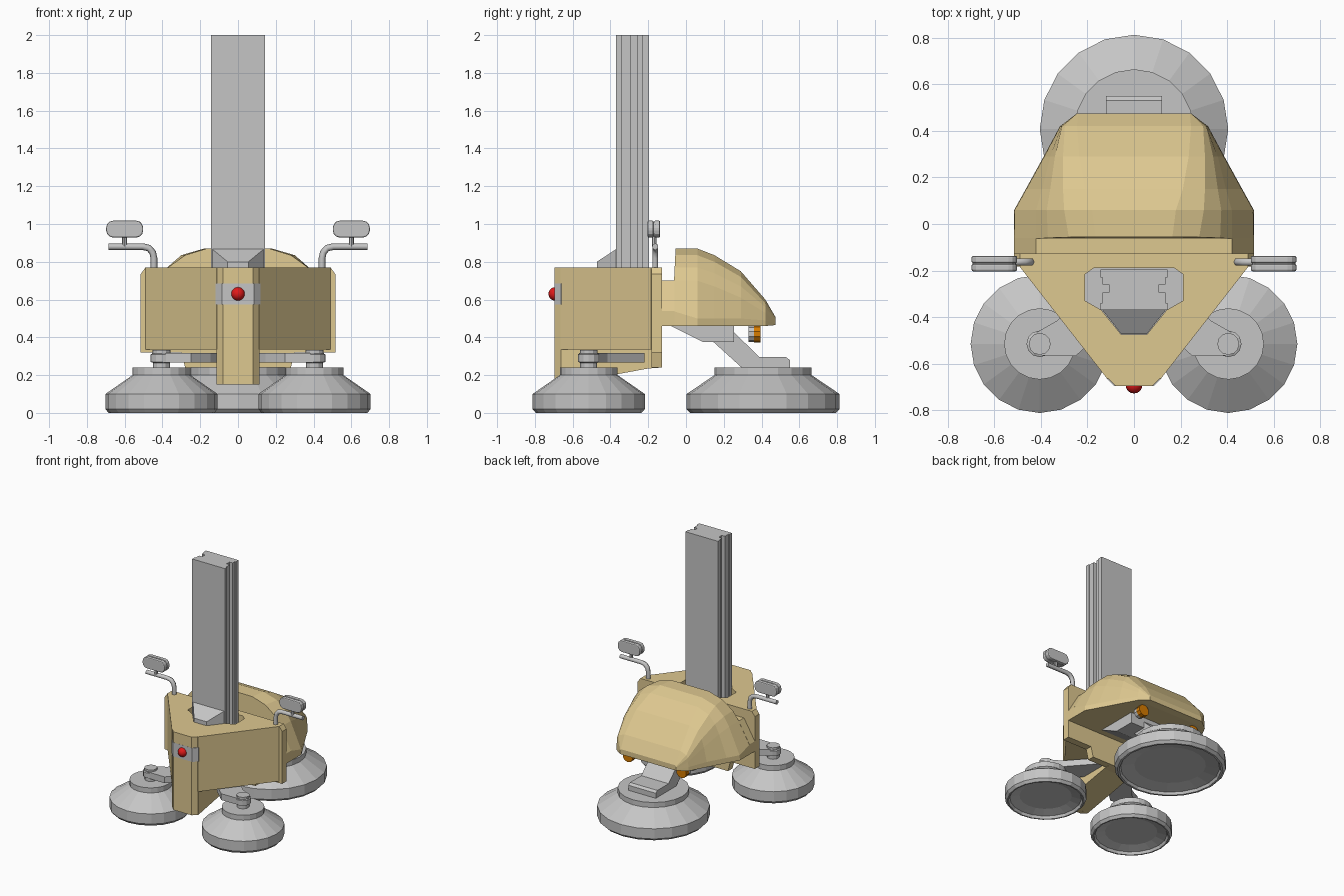
import bpy, bmesh, math
from mathutils import Vector

if "Cube" in bpy.data.objects:
    bpy.data.objects.remove(bpy.data.objects["Cube"])


def mat(name, rgb):
    m = bpy.data.materials.new(name)
    m.diffuse_color = (*rgb, 1)
    m.use_nodes = True
    m.node_tree.nodes["Principled BSDF"].inputs["Base Color"].default_value = m.diffuse_color
    return m


TAN = mat("tan paint", (0.73, 0.58, 0.28))
GREY = mat("grey metal", (0.56, 0.56, 0.56))
RED = mat("red lamp", (0.75, 0.01, 0.01))
ORANGE = mat("orange lamp", (0.68, 0.2, 0.0))


def make(name, bm, material):
    bmesh.ops.recalc_face_normals(bm, faces=bm.faces[:])
    me = bpy.data.meshes.new(name)
    bm.to_mesh(me)
    bm.free()
    ob = bpy.data.objects.new(name, me)
    bpy.context.collection.objects.link(ob)
    me.materials.append(material)
    return ob


def prism(name, pts, axis, a, b, material):
    """Extrude a 2D outline along an axis (remaining axes stay in x,y,z order)."""
    bm = bmesh.new()
    rings = []
    for t in (a, b):
        ring = []
        for p in pts:
            c = list(p)
            c.insert("xyz".index(axis), t)
            ring.append(bm.verts.new(c))
        rings.append(ring)
        bm.faces.new(ring)
    n = len(pts)
    for i in range(n):
        j = (i + 1) % n
        bm.faces.new((rings[0][i], rings[0][j], rings[1][j], rings[1][i]))
    return make(name, bm, material)


def sym(half):
    """Complete a right-hand half outline by mirroring x."""
    return half + [(-x, v) for x, v in reversed(half)]


def lathe(name, prof, n, loc, material):
    bm = bmesh.new()
    rings = []
    for r, z in prof:
        rings.append([bm.verts.new((loc[0] + r * math.sin(2 * math.pi * i / n),
                                    loc[1] + r * math.cos(2 * math.pi * i / n),
                                    loc[2] + z)) for i in range(n)])
    for A, B in zip(rings, rings[1:]):
        for i in range(n):
            j = (i + 1) % n
            bm.faces.new((A[i], A[j], B[j], B[i]))
    bm.faces.new(rings[0])
    bm.faces.new(rings[-1])
    return make(name, bm, material)


def cylinder(name, r, a, b, n, material):
    """Closed cylinder between two points."""
    a, b = Vector(a), Vector(b)
    d = b - a
    bm = bmesh.new()
    bmesh.ops.create_cone(bm, cap_ends=True, segments=n, radius1=r, radius2=r, depth=d.length)
    bm.transform(d.to_track_quat('Z', 'Y').to_matrix().to_4x4())
    bmesh.ops.translate(bm, verts=bm.verts[:], vec=(a + b) / 2)
    return make(name, bm, material)


# front hull, with a recess around the mast
hull = prism("front_hull", sym([(0.115, -0.665), (0.49, -0.185), (0.49, -0.13)]),
             'z', 0.335, 0.77, TAN)
well = sym([(0.055, -0.475), (0.14, -0.37), (0.21, -0.33), (0.21, -0.215), (0.17, -0.188)])
cutter = prism("well_cutter", well, 'z', 0.70, 0.9, TAN)
mod = hull.modifiers.new("well", 'BOOLEAN')
mod.operation = 'DIFFERENCE'
mod.object = cutter
bpy.context.view_layer.objects.active = hull
bpy.ops.object.modifier_apply(modifier="well")
bpy.data.objects.remove(cutter)
prism("mast_well_floor", well, 'z', 0.695, 0.705, GREY)

# rear plate of the hull, nose column, sloping keel, neck to the hood
prism("hull_rear_plate", sym([(0.28, 0.24), (0.30, 0.32), (0.515, 0.32), (0.515, 0.735), (0.49, 0.77)]),
      'y', -0.183, -0.127, TAN)
prism("nose_column", sym([(0.08, -0.695), (0.115, -0.66)]), 'z', 0.15, 0.77, TAN)
prism("keel", [(-0.662, 0.15), (-0.2, 0.235), (-0.13, 0.24), (-0.13, 0.4), (-0.662, 0.4)],
      'x', -0.115, 0.115, TAN)
prism("hood_neck", sym([(0.515, 0.46), (0.515, 0.54), (0.42, 0.70)]), 'y', -0.128, -0.06, TAN)

# rear hood, lofted through cross sections; its front face leans back slightly
sections = [
    (-0.075, [(0.515, .46), (0.515, .54), (0.42, .70), (0.37, .77), (0.28, .835), (0.165, .87)]),
    (0.06, [(0.515, .46), (0.512, .50), (0.42, .70), (0.375, .77), (0.30, .835), (0.18, .87)]),
    (0.15, [(0.465, .46), (0.462, .50), (0.395, .67), (0.36, .74), (0.305, .80), (0.21, .835)]),
    (0.29, [(0.388, .46), (0.385, .50), (0.36, .61), (0.34, .67), (0.305, .72), (0.235, .75)]),
    (0.42, [(0.318, .46), (0.316, .49), (0.312, .53), (0.31, .56), (0.297, .58), (0.245, .60)]),
    (0.475, [(0.245, .465), (0.245, .472), (0.245, .48), (0.245, .49), (0.245, .497), (0.24, .505)]),
]
bm = bmesh.new()
rings = [[bm.verts.new((x, y + (0.02 * (z - .46) / .41 if y < 0 else 0), z)) for x, z in sym(half)]
         for y, half in sections]
for A, B in zip(rings, rings[1:]):
    for i in range(len(A)):
        j = (i + 1) % len(A)
        bm.faces.new((A[i], A[j], B[j], B[i]))
bm.faces.new(rings[0])
bm.faces.new(rings[-1])
make("rear_hood", bm, TAN)

# mast with slotted sides, and the wedge at its foot
prism("mast", sym([(.143, -.37), (.143, -.34), (.135, -.34), (.135, -.295), (.107, -.295), (.107, -.26),
                   (.135, -.26), (.135, -.23), (.143, -.23), (.143, -.196)]), 'z', 0.69, 2.0, GREY)
bm = bmesh.new()
low = [bm.verts.new((x, y, 0.70)) for x, y in sym([(0.055, -0.472), (0.14, -0.365)])]
top = [bm.verts.new((x, y, z)) for x, y, z in
       [(0.055, -0.472, 0.80), (0.14, -0.365, 0.87), (-0.14, -0.365, 0.87), (-0.055, -0.472, 0.80)]]
bm.faces.new(low)
bm.faces.new(top)
for i in range(4):
    j = (i + 1) % 4
    bm.faces.new((low[i], low[j], top[j], top[i]))
make("mast_wedge", bm, GREY)

# nose lamp
prism("nose_lamp_housing", sym([(0.062, -0.696), (0.085, -0.696), (0.119, -0.662), (0.119, -0.65)]),
      'z', 0.575, 0.685, GREY)
bm = bmesh.new()
bmesh.ops.create_uvsphere(bm, u_segments=16, v_segments=10, radius=0.036)
bmesh.ops.translate(bm, verts=bm.verts[:], vec=(0, -0.692, 0.63))
lamp = make("nose_lamp", bm, RED)
for p in lamp.data.polygons:
    p.use_smooth = True

# feet: rear one large, front two smaller
lathe("rear_foot", [(.26, .04), (.36, .02), (.37, 0), (.385, 0), (.405, .02), (.405, .10), (.257, .20),
                    (.257, .24)], 20, (0, 0.408, 0), GREY)
for s, side in ((1, "right"), (-1, "left")):
    c = (0.405 * s, -0.515, 0)
    lathe("front_foot_" + side, [(.19, .04), (.26, .02), (.27, 0), (.28, 0), (.297, .02), (.297, .10),
                                 (.153, .20), (.153, .24)], 20, c, GREY)
    lathe("foot_hub_" + side, [(.045, .235), (.045, .265), (.057, .27), (.057, .31), (.047, .315),
                               (.047, .332)], 12, c, GREY)
    # swing arm from hub to hull
    prism("front_arm_" + side, [(x * s, y) for x, y in
                                [(.405, -.565), (.25, -.567), (.145, -.47), (.10, -.40), (.10, -.22),
                                 (.16, -.22), (.33, -.415), (.435, -.475), (.455, -.515), (.44, -.55)]],
          'z', 0.268, 0.318, GREY)
    # orange lamps under the hood
    x = 0.235 * s
    cylinder("rear_lamp_back_" + side, 0.043, (x, 0.33, 0.418), (x, 0.362, 0.418), 10, GREY)
    cylinder("rear_lamp_" + side, 0.045, (x, 0.36, 0.418), (x, 0.395, 0.418), 10, ORANGE)
    # mirror bracket
    cu = bpy.data.curves.new("mirror_bracket_" + side, 'CURVE')
    cu.dimensions = '3D'
    cu.bevel_depth = 0.018
    cu.bevel_resolution = 1
    cu.use_fill_caps = True
    path = [(.445, .74), (.445, .82), (.452, .85), (.472, .873), (.505, .88), (.685, .88)]
    sp = cu.splines.new('POLY')
    sp.points.add(len(path) - 1)
    for p, (px, pz) in zip(sp.points, path):
        p.co = (px * s, -0.163, pz, 1)
    cu.materials.append(GREY)
    bpy.context.collection.objects.link(bpy.data.objects.new("mirror_bracket_" + side, cu))
    cylinder("mirror_stem_" + side, 0.013, (.6 * s, -.168, .88), (.6 * s, -.168, .94), 8, GREY)
    # mirror head: two rounded shells with a seam between
    for nm, r, y0, y1 in (("front", .042, -.203, -.172), ("seam", .037, -.174, -.166), ("back", .042, -.168, -.137)):
        outline = []
        for cx, cz, a0 in ((.66, .98, 0), (.54, .98, 90), (.54, .966, 180), (.66, .966, 270)):
            for k in range(4):
                t = math.radians(a0 + 30 * k)
                q = r - 0.004
                outline.append((s * (cx + q * math.cos(t)), cz + q * math.sin(t)))
        head = prism("mirror_%s_%s" % (nm, side), outline, 'y', y0, y1, GREY)
        if nm != "seam":
            bev = head.modifiers.new("soft_edge", 'BEVEL')
            bev.width = 0.007
            bev.segments = 2

# rear leg and its housing under the hood
prism("rear_leg_housing", [(-.09, .465), (.09, .375), (.255, .375), (.255, .465)], 'x', -0.24, 0.24, GREY)
prism("rear_leg", [(.10, .46), (.25, .46), (.25, .43), (.39, .295), (.53, .295), (.55, .28), (.55, .235),
                   (.30, .235), (.14, .38)], 'x', -0.12, 0.12, GREY)
